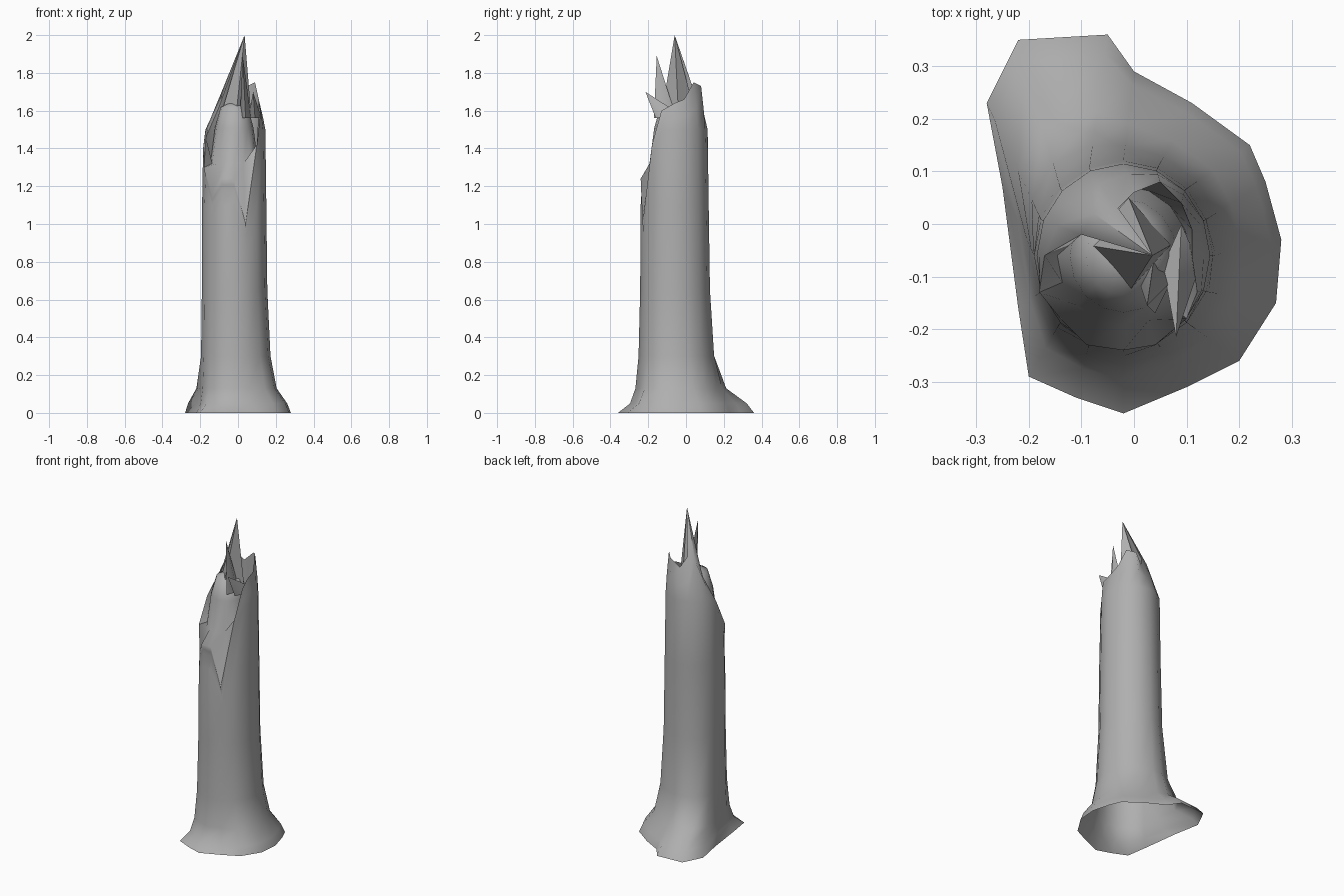
import bpy, bmesh, math
from mathutils import Vector

cube = bpy.data.objects.get("Cube")
if cube:
    bpy.data.objects.remove(cube, do_unlink=True)

grey = bpy.data.materials.new("weathered_grey")
grey.use_nodes = True
colour = (0.43, 0.43, 0.43, 1)
grey.diffuse_color = colour
grey.node_tree.nodes["Principled BSDF"].inputs["Base Color"].default_value = colour

SIDES = 16
AXIS = Vector((-0.02, -0.06, 0))

# Outline of the spreading roots on the ground, counter-clockwise from +x
ROOTS = [(.28, -.03), (.25, .08), (.22, .15), (.11, .23), (0, .29), (-.05, .36),
         (-.22, .35), (-.28, .23), (-.25, .07), (-.22, -.16), (-.2, -.29),
         (-.11, -.33), (-.02, -.36), (.1, -.31), (.2, -.26), (.27, -.15)]

# Broken rim in the same order: low at the front, tall splinter at the back
RIM = [(.11, -.06, 1.64), (.11, -.01, 1.66), (.09, .04, 1.75), (.05, .08, 1.73),
       (0, .06, 1.68), (-.03, .03, 1.74), (.035, -.06, 2), (-.1, -.02, 1.62),
       (-.17, -.06, 1.46), (-.18, -.13, 1.3), (-.14, -.18, 1.16),
       (-.09, -.23, 1.24), (-.02, -.24, 1.24), (.04, -.23, 1),
       (.1, -.18, 1.42), (.12, -.13, 1.6)]

# Height and root spread of each trunk ring
FLARE = [(0, 1), (.05, .85), (.13, .42), (.3, .17), (.65, .04)]
# Height and radius share of the rings on the broken face
BREAK = [(1.32, .74), (1.51, .6), (1.62, .42)]


def trunk_point(i, z, share=1):
    a = math.tau * i / SIDES
    return AXIS + Vector((.17 * share * math.cos(a), .18 * share * math.sin(a), z))


def root_point(i, z, spread):
    # Roots on the front and left hug the trunk more closely
    if z > 0 and 8 <= i <= 13:
        spread *= .55
    return trunk_point(i, z).lerp(Vector((*ROOTS[i], z)), spread)


def finish(bm, name):
    bmesh.ops.recalc_face_normals(bm, faces=bm.faces)
    mesh = bpy.data.meshes.new(name)
    bm.to_mesh(mesh)
    bm.free()
    mesh.materials.append(grey)
    obj = bpy.data.objects.new(name, mesh)
    bpy.context.collection.objects.link(obj)
    bpy.ops.object.select_all(action="DESELECT")
    obj.select_set(True)
    bpy.context.view_layer.objects.active = obj
    bpy.ops.object.shade_smooth_by_angle(angle=math.radians(60))


# Trunk: root flare, straight shaft, leaning jagged rim, then the broken face
rings = [[root_point(i, z, spread) for i in range(SIDES)] for z, spread in FLARE]
rim = [Vector(p) for p in RIM]
rings.append([trunk_point(i, min(1.1, p.z - .12)) for i, p in enumerate(rim)])
shoulder = [trunk_point(i, min(1.5, p.z - .06), .97) for i, p in enumerate(rim)]
rings.append(shoulder)
# The wall bulges a little as it leans in towards the rim
rings.append([Vector((*s.lerp(p, .35).xy, s.lerp(p, .45).z))
              for s, p in zip(shoulder, rim)])
rings.append(rim)
for z, share in BREAK:
    rings.append([trunk_point(i, z, share) for i in range(SIDES)])

bm = bmesh.new()
loops = [[bm.verts.new(p) for p in ring] for ring in rings]
for low, high in zip(loops, loops[1:]):
    for i in range(SIDES):
        j = (i + 1) % SIDES
        bm.faces.new((low[i], low[j], high[j], high[i]))
core = bm.verts.new(AXIS + Vector((0, 0, 1.65)))
for i in range(SIDES):
    bm.faces.new((loops[-1][i], loops[-1][(i + 1) % SIDES], core))
finish(bm, "broken_trunk")


# Splinters standing on the broken face
def splinter(name, base, tip, wide, deep):
    bm = bmesh.new()
    top = bm.verts.new(tip)
    foot = [bm.verts.new(Vector(base) + Vector(d))
            for d in ((wide, 0, 0), (0, deep, 0), (-wide, 0, 0), (0, -deep, 0))]
    for i in range(4):
        bm.faces.new((foot[i], foot[(i + 1) % 4], top))
    finish(bm, name)


splinter("tall_splinter", (-.01, -.04, 1.58), (.035, -.06, 2), .08, .09)
splinter("middle_splinter", (.04, -.11, 1.56), (.025, -.155, 1.89), .03, .06)
splinter("front_splinter", (.09, -.08, 1.56), (.08, -.215, 1.7), .035, .08)
